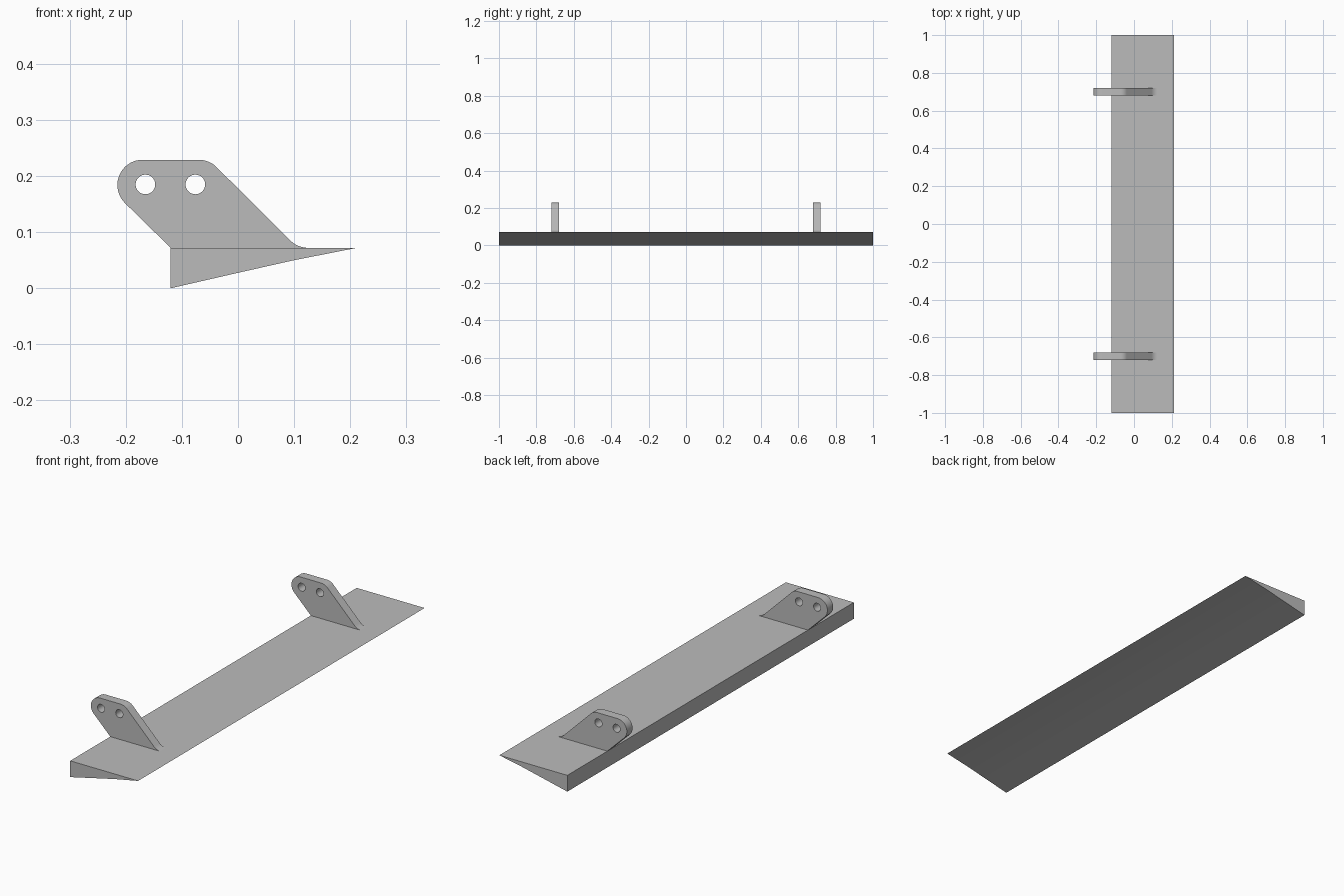
import bpy
import bmesh
from math import cos, sin, radians, pi

cube = bpy.data.objects.get("Cube")
if cube:
    bpy.data.objects.remove(cube, do_unlink=True)

# Single plain grey material
grey = bpy.data.materials.new("plain_grey")
grey.use_nodes = True
colour = (0.5, 0.5, 0.5, 1)
grey.diffuse_color = colour
grey.node_tree.nodes["Principled BSDF"].inputs["Base Color"].default_value = colour

DECK = 0.072     # height of the flat top
ROUND = 0.045    # corner radius of the brackets


def arc(cx, cz, r, start, end, steps):
    """Points along an arc, angles in degrees."""
    angles = [radians(start + (end - start) * i / steps) for i in range(steps + 1)]
    return [(cx + r * cos(a), cz + r * sin(a)) for a in angles]


def plate(name, outlines, y, depth):
    """Extrude x-z outlines along y; inner outlines become holes."""
    curve = bpy.data.curves.new(name, "CURVE")
    curve.dimensions = "2D"
    curve.fill_mode = "BOTH"
    curve.extrude = depth / 2
    for points in outlines:
        spline = curve.splines.new("POLY")
        spline.points.add(len(points) - 1)
        for p, (x, z) in zip(spline.points, points):
            p.co = (x, z, 0, 1)
        spline.use_cyclic_u = True
    obj = bpy.data.objects.new(name, curve)
    bpy.context.collection.objects.link(obj)
    obj.location.y = y
    obj.rotation_euler.x = pi / 2
    bpy.ops.object.select_all(action="DESELECT")
    obj.select_set(True)
    bpy.context.view_layer.objects.active = obj
    bpy.ops.object.convert(target="MESH")
    obj = bpy.context.object
    # Weld caps to walls
    bm = bmesh.new()
    bm.from_mesh(obj.data)
    bmesh.ops.remove_doubles(bm, verts=bm.verts, dist=0.00005)
    bmesh.ops.recalc_face_normals(bm, faces=bm.faces)
    bm.to_mesh(obj.data)
    bm.free()
    obj.data.materials.clear()
    obj.data.materials.append(grey)
    bpy.ops.object.shade_smooth_by_angle(angle=radians(30))
    return obj


# Long tapered blade with a slightly bowed underside
blade = [(-0.12, DECK), (-0.12, 0), (0, 0.0275), (0.1, 0.05), (0.212, DECK)]
plate("blade", [blade], 0, 2)

# Leaning bracket: rounded top corners, filleted foot, two bolt holes
bracket = [(-0.119, DECK - 0.001), (0.125, DECK - 0.001)]
bracket += arc(0.125, DECK + ROUND, ROUND, 270, 225, 8)
bracket += arc(-0.07, 0.184, ROUND, 45, 90, 8)
bracket += arc(-0.17, 0.184, ROUND, 90, 225, 20)
holes = [arc(x, 0.185, 0.0175, 0, 348.75, 31) for x in (-0.165, -0.076)]

for side, y in (("front", -0.7), ("back", 0.7)):
    plate(side + "_bracket", [bracket] + holes, y, 0.04)
